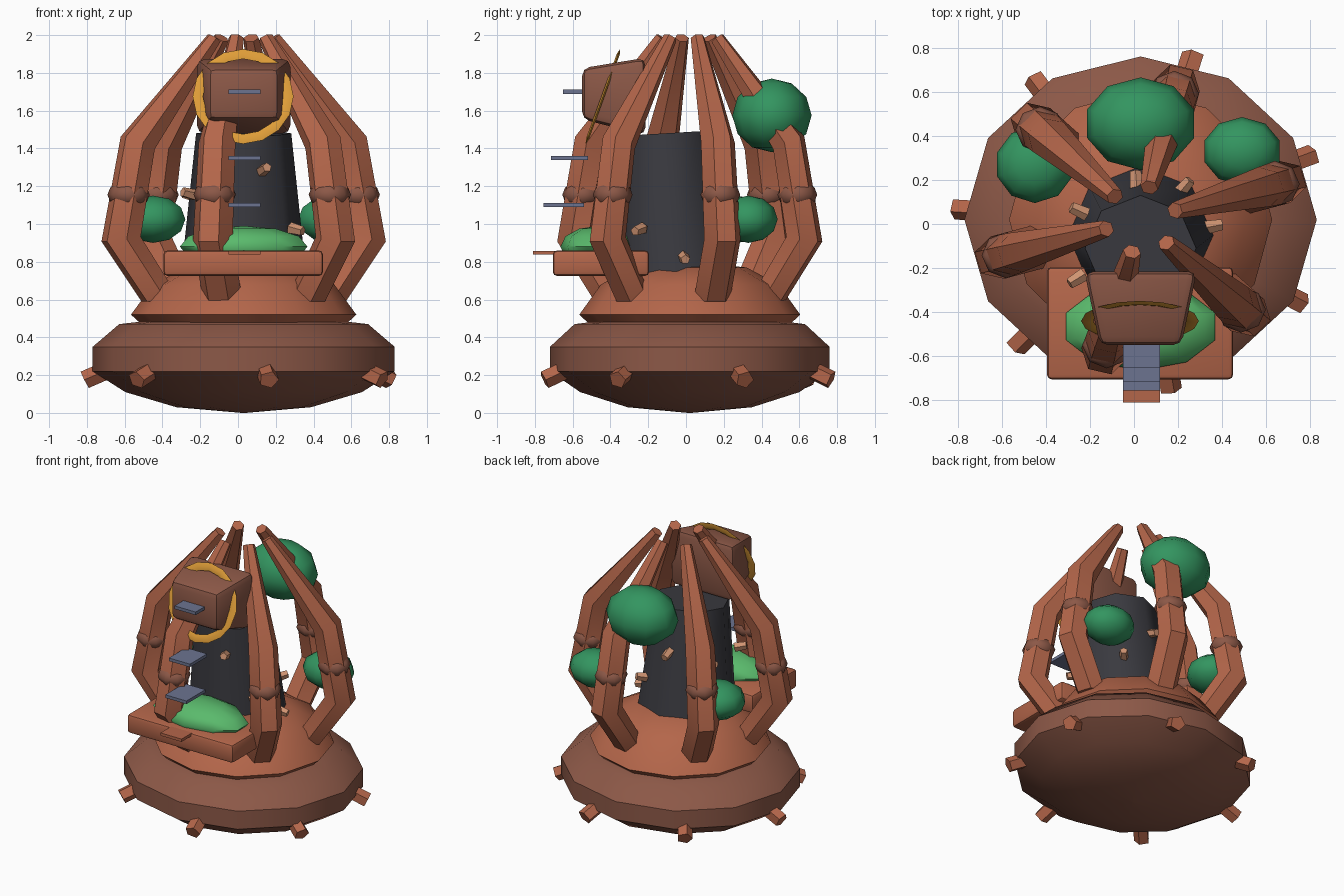
import bpy, bmesh, math
from mathutils import Vector, Matrix

if "Cube" in bpy.data.objects:
    bpy.data.objects.remove(bpy.data.objects["Cube"])

CX, CY = 0.03, 0.02          # axis of the round parts
SX = 1.08                    # round parts are slightly wider in x


def mat(name, hexcol):
    m = bpy.data.materials.new(name)
    c = [int(hexcol[i:i + 2], 16) / 255 for i in (0, 2, 4)]
    lin = [v / 12.92 if v < 0.04045 else ((v + 0.055) / 1.055) ** 2.4 for v in c]
    m.diffuse_color = (*lin, 1)
    m.use_nodes = True
    m.node_tree.nodes["Principled BSDF"].inputs["Base Color"].default_value = m.diffuse_color
    return m


TERRA = mat("terracotta", "B4664A")
BROWN = mat("dull brown", "8C5847")
COAL = mat("charcoal", "3A3A40")
GREEN = mat("leaf green", "339560")
LIGHT = mat("light green", "5ABA6C")
SLATE = mat("slate grey", "6C7490")
TAN = mat("tan", "D09472")
GOLD = mat("gold", "DF9D38")


def finish(name, bm, m, smooth=None, bevel=0):
    bmesh.ops.recalc_face_normals(bm, faces=bm.faces)
    if bevel:
        bmesh.ops.bevel(bm, geom=list(bm.edges), offset=bevel, segments=2,
                        affect='EDGES', profile=0.5)
    me = bpy.data.meshes.new(name)
    bm.to_mesh(me)
    bm.free()
    ob = bpy.data.objects.new(name, me)
    bpy.context.collection.objects.link(ob)
    me.materials.append(m)
    if smooth:
        bpy.ops.object.select_all(action='DESELECT')
        ob.select_set(True)
        bpy.context.view_layer.objects.active = ob
        bpy.ops.object.shade_smooth_by_angle(angle=math.radians(smooth))
    return ob


def skin(bm, rings):
    """Join equal rings of points with quads and cap both ends."""
    vs = [[bm.verts.new(p) for p in r] for r in rings]
    n = len(vs[0])
    for a, b in zip(vs, vs[1:]):
        for i in range(n):
            bm.faces.new((a[i], a[(i + 1) % n], b[(i + 1) % n], b[i]))
    bm.faces.new(vs[0][::-1])
    bm.faces.new(vs[-1])


def lathe(name, profile, n, m, sx, smooth):
    bm = bmesh.new()
    skin(bm, [[Vector((CX + sx * r * math.cos(i * math.tau / n),
                       CY + r * math.sin(i * math.tau / n), z)) for i in range(n)]
              for r, z in profile])
    return finish(name, bm, m, smooth)


def radial_tube(name, path, ang, n, m):
    """Tube along (distance, height, radius) points in a vertical plane at ang."""
    out = Vector((math.cos(ang), math.sin(ang), 0))
    side = Vector((-math.sin(ang), math.cos(ang), 0))
    up = Vector((0, 0, 1))
    rings = []
    for k, (d, z, r) in enumerate(path):
        a, b = path[max(k - 1, 0)], path[min(k + 1, len(path) - 1)]
        t = Vector((b[0] - a[0], b[1] - a[1])).normalized()
        if k == 0 and len(path) > 2:
            t = Vector((0, 1))            # level foot
        nor = out * t.y - up * t.x
        ring = []
        for i in range(n):
            w = i * math.tau / n
            p = out * d + up * z + r * (side * math.cos(w) + nor * math.sin(w))
            ring.append(Vector((CX + SX * p.x, CY + p.y, p.z)))
        rings.append(ring)
    bm = bmesh.new()
    skin(bm, rings)
    return finish(name, bm, m, 40)


def ball(name, loc, size, m, segs=10, rings=6, smooth=60):
    bm = bmesh.new()
    bmesh.ops.create_uvsphere(bm, u_segments=segs, v_segments=rings, radius=1,
                              matrix=Matrix.LocRotScale(Vector(loc), None, Vector(size)))
    return finish(name, bm, m, smooth)


def box(name, lo, hi, m, bevel=0):
    lo, hi = Vector(lo), Vector(hi)
    bm = bmesh.new()
    bmesh.ops.create_cube(bm, size=1, matrix=Matrix.LocRotScale((lo + hi) / 2, None, hi - lo))
    return finish(name, bm, m, 30 if bevel else None, bevel)


# base dish and the mound on it
lathe("base_dish", [(0.01, 0.0), (0.33, 0.03), (0.58, 0.11), (0.74, 0.22), (0.74, 0.35),
                    (0.61, 0.47), (0.45, 0.49)], 12, BROWN, SX, 40)
lathe("base_mound", [(0.52, 0.46), (0.585, 0.52), (0.47, 0.68), (0.3, 0.77), (0.1, 0.79)],
      12, TERRA, 1.02, 40)

# pegs under the rim
for k in range(7):
    radial_tube(f"rim_peg_{k}", [(0.62, 0.25, 0.05), (0.78, 0.175, 0.05)],
                math.radians(22) + k * math.tau / 7, 5, TERRA)

# six curved ribs with a knot on each
RIB = [(0.42, 0.59, 0.1), (0.625, 0.92, 0.1), (0.54, 1.43, 0.093), (0.15, 1.985, 0.038)]
for k in range(6):
    a = math.radians(16) + k * math.tau / 6
    radial_tube(f"rib_{k}", RIB, a, 6, TERRA)
    ball(f"rib_knot_{k}", (CX + SX * 0.587 * math.cos(a), CY + 0.587 * math.sin(a), 1.155),
         (0.112, 0.105, 0.075), BROWN, 8, 6)

# dark core leaning slightly to the front
bm = bmesh.new()
core = []
for r, y, z in [(0.315, -0.05, 0.74), (0.24, -0.11, 1.48)]:
    core.append([Vector((CX + 1.05 * r * math.cos(i * math.tau / 8), y + r * math.sin(i * math.tau / 8),
                         z + 0.06 * r * math.sin(i * math.tau / 8))) for i in range(8)])
skin(bm, core)
finish("dark_core", bm, COAL, 50)

# small nubs around the core
for k, p in enumerate([(0.14, -0.35, 1.29), (0.31, -0.25, 0.97), (-0.26, -0.25, 1.16),
                       (0.36, -0.01, 0.82), (0.23, 0.17, 0.97), (0.01, 0.2, 1.2),
                       (-0.25, 0.06, 1.15)]):
    d = Vector((p[0] - CX, p[1] + 0.07, 0.25 * (-1) ** k * 0.3))
    bm = bmesh.new()
    bmesh.ops.create_cone(bm, cap_ends=True, segments=5, radius1=0.032, radius2=0.026, depth=0.08,
                          matrix=Matrix.LocRotScale(Vector(p), d.to_track_quat('Z', 'Y'), None))
    finish(f"core_nub_{k}", bm, TAN)

# foliage balls
ball("foliage_back", (0.03, 0.455, 1.575), (0.255, 0.21, 0.195), GREEN)
ball("foliage_right", (0.49, 0.33, 1.025), (0.18, 0.155, 0.125), GREEN)
ball("foliage_left", (-0.45, 0.27, 1.025), (0.18, 0.175, 0.125), GREEN)

# front platform with a moss mound
box("platform", (-0.395, -0.705, 0.725), (0.45, -0.195, 0.86), TERRA, 0.022)
ball("moss_mound", (0.03, -0.465, 0.88), (0.355, 0.2, 0.11), LIGHT)

# steps up the front
box("step_low", (-0.05, -0.81, 0.838), (0.118, -0.6, 0.858), TERRA)
for k, (y0, y1, z) in enumerate([(-0.755, -0.54, 1.1), (-0.715, -0.52, 1.35), (-0.65, -0.5, 1.7)]):
    box(f"step_{k}", (-0.05, y0, z - 0.011), (0.118, y1, z + 0.011), SLATE)

# tapered head box
bm = bmesh.new()
skin(bm, [[Vector((CX + sx * hx, y, zc + sz * hz)) for sx, sz in ((-1, -1), (1, -1), (1, 1), (-1, 1))]
          for y, zc, hx, hz in ((-0.55, 1.69, 0.185, 0.135), (-0.215, 1.675, 0.255, 0.205))])
finish("head_box", bm, BROWN, 30, 0.04)

# gold ring leaning back around the head
tilt = Matrix.Translation((0.027, -0.44, 1.675)) @ Matrix.Rotation(math.radians(-20), 4, 'X')
bm = bmesh.new()
N = 16
rings = []
for i in range(N):
    a = i * math.tau / N
    rings.append([bm.verts.new(tilt @ Vector((r * math.cos(a), y, r * math.sin(a))))
                  for r, y in ((0.212, 0), (0.24, -0.008), (0.267, 0), (0.24, 0.008))])
for i in range(N):
    p, q = rings[i], rings[(i + 1) % N]
    for j in range(4):
        bm.faces.new((p[j], p[(j + 1) % 4], q[(j + 1) % 4], q[j]))
finish("gold_ring", bm, GOLD, 40)
